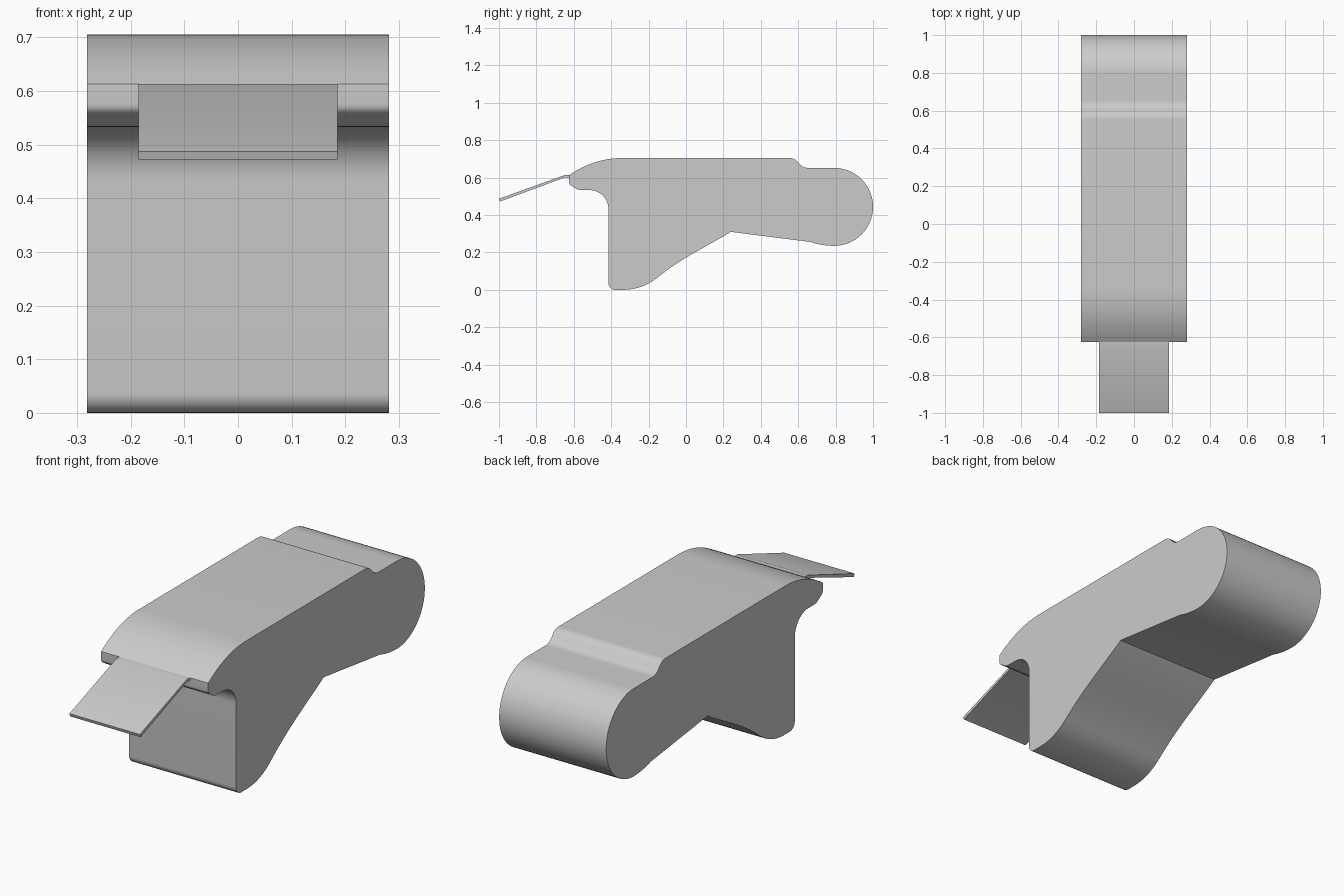
import bpy, bmesh, math
from mathutils import Vector

cube = bpy.data.objects.get("Cube")
if cube:
    bpy.data.objects.remove(cube, do_unlink=True)

grey = bpy.data.materials.new("plain grey")
grey.use_nodes = True
colour = (0.6, 0.6, 0.6, 1)
grey.diffuse_color = colour
grey.node_tree.nodes["Principled BSDF"].inputs["Base Color"].default_value = colour


def bend(a, b, c, n=8):
    """Quadratic curve from a to c, pulled towards b."""
    a, b, c = Vector(a), Vector(b), Vector(c)
    return [a * (1 - t) ** 2 + b * 2 * t * (1 - t) + c * t * t
            for t in (i / n for i in range(n + 1))]


def arc(cy, cz, r, start, end, n):
    """Circular arc, angles in degrees."""
    angles = [math.radians(start + (end - start) * i / n) for i in range(n + 1)]
    return [Vector((cy + r * math.cos(a), cz + r * math.sin(a))) for a in angles]


def extrude_profile(name, points, half_width):
    """Side profile in y and z, made solid across x."""
    bm = bmesh.new()
    face = bm.faces.new([bm.verts.new((-half_width, p[0], p[1])) for p in points])
    grown = bmesh.ops.extrude_face_region(bm, geom=[face])
    verts = [v for v in grown["geom"] if isinstance(v, bmesh.types.BMVert)]
    bmesh.ops.translate(bm, verts=verts, vec=(2 * half_width, 0, 0))
    bmesh.ops.recalc_face_normals(bm, faces=bm.faces)
    mesh = bpy.data.meshes.new(name)
    bm.to_mesh(mesh)
    bm.free()
    mesh.materials.append(grey)
    obj = bpy.data.objects.new(name, mesh)
    bpy.context.collection.objects.link(obj)
    bpy.ops.object.select_all(action="DESELECT")
    obj.select_set(True)
    bpy.context.view_layer.objects.active = obj
    bpy.ops.object.shade_smooth_by_angle(angle=math.radians(30))
    return obj


# Body: nose, flat top, step, round tail, underside, foot, throat
body = bend((-0.625, 0.613), (-0.49, 0.705), (-0.34, 0.705), 12)
body += bend((0.555, 0.705), (0.58, 0.705), (0.597, 0.685), 6)
body += bend((0.61, 0.67), (0.625, 0.652), (0.655, 0.652), 6)
body += arc(0.7915, 0.4435, 0.2085, 90, -90, 32)
body += bend((0.77, 0.236), (0.71, 0.24), (0.665, 0.256), 5)
body += bend((0.24, 0.31), (0.235, 0.308), (0.23, 0.303), 2)
body += bend((0.03, 0.19), (-0.06, 0.138), (-0.14, 0.076), 8)
body += bend((-0.16, 0.06), (-0.235, 0.003), (-0.33, 0), 10)
body += arc(-0.378, 0.037, 0.037, 270, 180, 8)
body += arc(-0.515, 0.433, 0.1, 0, 90, 14)
body += bend((-0.56, 0.533), (-0.577, 0.533), (-0.59, 0.542), 4)
body += bend((-0.612, 0.556), (-0.625, 0.563), (-0.625, 0.575), 4)
extrude_profile("body", body, 0.281)

# Thin sloping flap at the nose
flap = [(-0.61, 0.613), (-0.65, 0.613), (-1, 0.487),
        (-0.995, 0.472), (-0.65, 0.6), (-0.61, 0.6)]
extrude_profile("front_flap", flap, 0.185)
